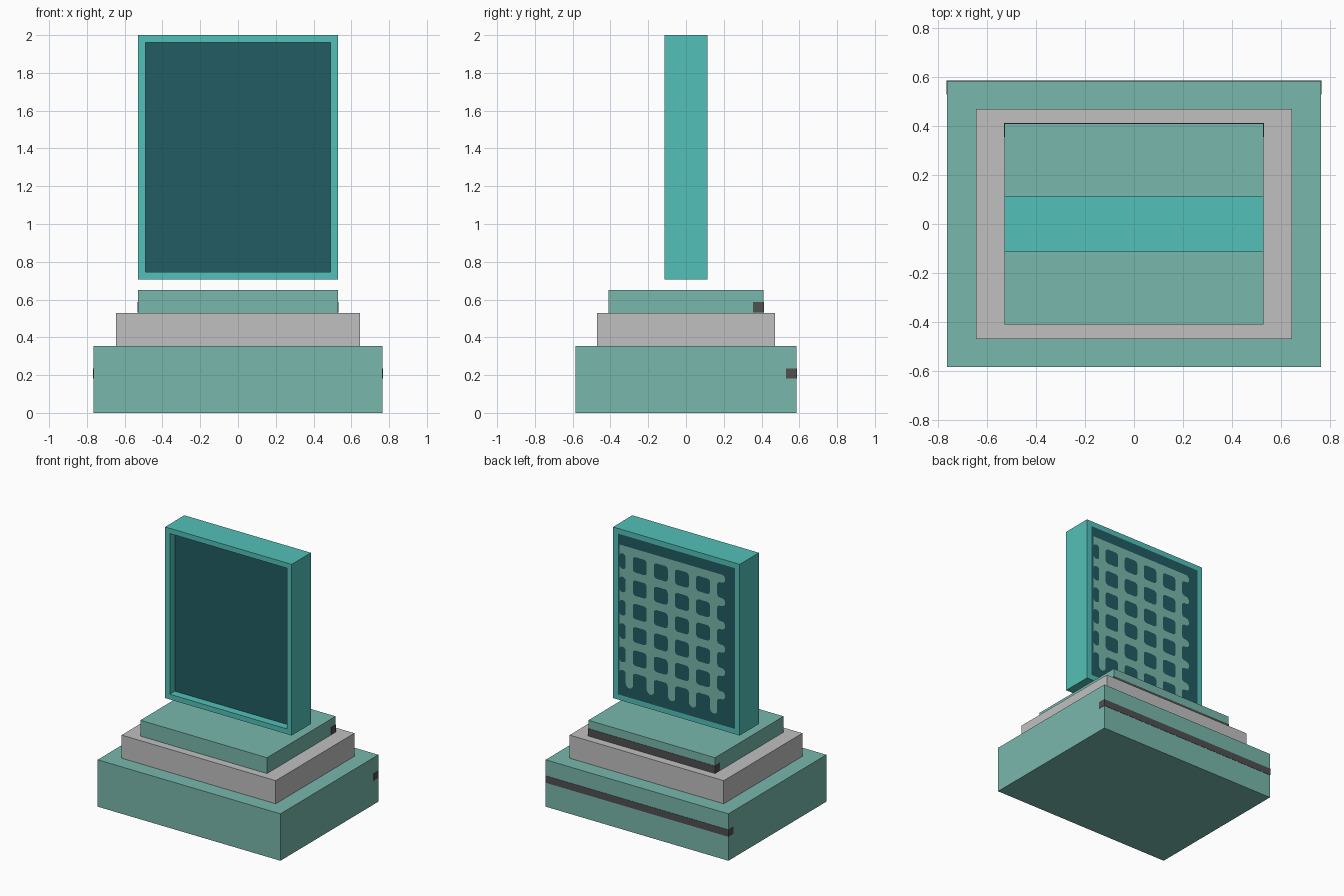
import bpy, bmesh, math

if "Cube" in bpy.data.objects:
    bpy.data.objects.remove(bpy.data.objects["Cube"], do_unlink=True)


def material(name, hex_code):
    def linear(i):
        c = int(hex_code[i:i + 2], 16) / 255
        return c / 12.92 if c <= 0.04 else ((c + 0.055) / 1.055) ** 2.4
    colour = (linear(0), linear(2), linear(4), 1)
    m = bpy.data.materials.new(name)
    m.use_nodes = True
    m.diffuse_color = colour
    m.node_tree.nodes["Principled BSDF"].inputs["Base Color"].default_value = colour
    return m


sage = material("sage green", "79B8AC")
grey = material("light grey", "C0C0C0")
teal = material("bright teal", "53C0B8")
dark = material("deep teal", "225C63")
charcoal = material("charcoal", "505050")


def finish(bm, name, *mats):
    mesh = bpy.data.meshes.new(name)
    bm.to_mesh(mesh)
    bm.free()
    obj = bpy.data.objects.new(name, mesh)
    for m in mats:
        mesh.materials.append(m)
    bpy.context.collection.objects.link(obj)
    return obj


def box_mesh(x, y0, y1, z0, z1):
    bm = bmesh.new()
    bmesh.ops.create_cube(bm, size=1)
    for v in bm.verts:
        v.co = (v.co.x * 2 * x, y1 if v.co.y > 0 else y0, z1 if v.co.z > 0 else z0)
    bm.normal_update()
    return bm


# Stepped plinth
finish(box_mesh(0.765, -0.585, 0.585, 0, 0.355), "base_slab", sage)
finish(box_mesh(0.645, -0.47, 0.47, 0.355, 0.53), "middle_slab", grey)
finish(box_mesh(0.53, -0.41, 0.41, 0.53, 0.65), "top_slab", sage)

# Painted bands along the back that wrap onto the sides
finish(box_mesh(0.767, 0.53, 0.587, 0.182, 0.235), "base_back_band", charcoal)
finish(box_mesh(0.532, 0.355, 0.412, 0.532, 0.588), "top_back_band", charcoal)

# Upright frame: recessed panel in front, flush panel behind
bm = box_mesh(0.53, -0.115, 0.115, 0.705, 2)
for side, depth in ((-1, 0.06), (1, 0)):
    face = next(f for f in bm.faces if f.normal.y * side > 0.9)
    bmesh.ops.inset_region(bm, faces=[face], thickness=0.056)
    if depth:
        face = bmesh.ops.extrude_discrete_faces(bm, faces=[face])["faces"][0]
        bmesh.ops.translate(bm, verts=face.verts, vec=(0, depth, 0))
    face.material_index = 1
finish(bm, "upright_frame", teal, dark)


def tile(bm, y, u0, u1, z0, z1, r):
    """Rounded rectangle facing +y; u runs from the frame's left edge."""
    corners = ((u1 - r, z1 - r), (u0 + r, z1 - r), (u0 + r, z0 + r), (u1 - r, z0 + r))
    points = []
    for k, (cu, cz) in enumerate(corners):
        for step in range(5):
            a = math.pi / 2 * (k + step / 4)
            points.append((0.53 - cu - r * math.cos(a), y, cz + r * math.sin(a)))
    bm.faces.new([bm.verts.new(p) for p in points])


# Lattice sheet on the back, with rounded bar ends at one side and the bottom
pitch, bar, r = 0.1765, 0.06, 0.029
left, right, top, bottom = 0.056, 0.94, 1.883, 0.815
first_bar = 0.108
bm = bmesh.new()
tile(bm, 0.117, left, right - r, bottom + r, top, 0.001)
for k in range(6):
    z = top - k * pitch
    tile(bm, 0.117, right - 0.1, right, z - bar, z, r)
for k in range(5):
    u = first_bar + k * pitch
    tile(bm, 0.117, u, u + bar, bottom, bottom + 0.1, r)
finish(bm, "back_lattice", sage)

# Dark rounded openings between the bars
bm = bmesh.new()
for col in range(6):
    u0 = max(left, first_bar + bar + (col - 1) * pitch)
    u1 = min(0.974, first_bar + col * pitch)
    for row in range(6):
        z1 = top - bar - row * pitch
        z0 = z1 - pitch + bar
        if row == 5:
            z0 -= 0.03
        tile(bm, 0.119, u0, u1, z0, z1, 0.024)
finish(bm, "lattice_openings", dark)
